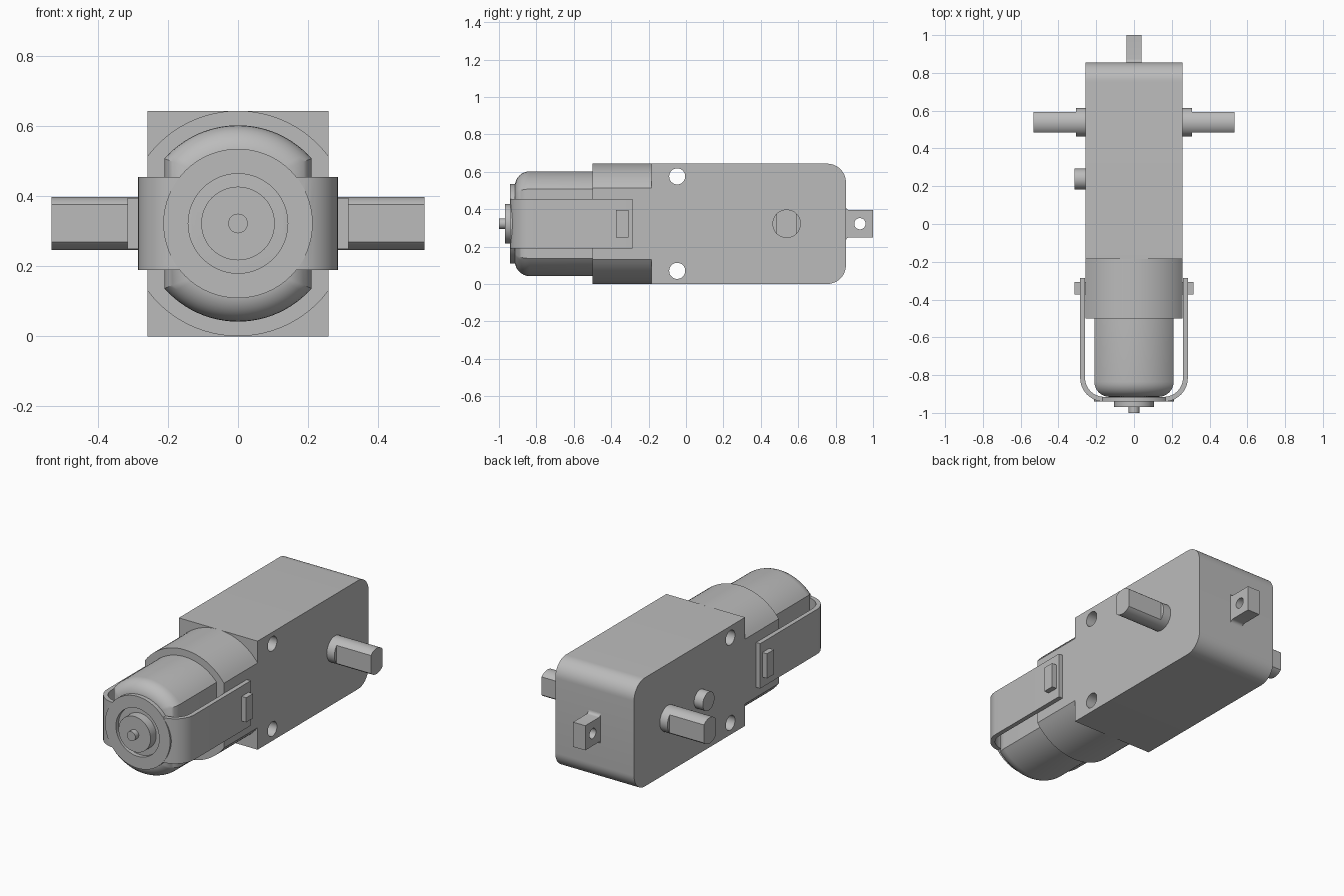
import bpy, bmesh, math
from math import pi, cos, sin, acos, radians

if "Cube" in bpy.data.objects:
    bpy.data.objects.remove(bpy.data.objects["Cube"])

CZ = 0.322          # height of the motor and axle centre line
GREY = bpy.data.materials.new("light grey")
GREY.diffuse_color = (0.5, 0.5, 0.5, 1)
GREY.use_nodes = True
GREY.node_tree.nodes["Principled BSDF"].inputs["Base Color"].default_value = GREY.diffuse_color


def arc(cx, cy, r, a0, a1, n=12):
    return [(cx + r * cos(a0 + (a1 - a0) * i / n), cy + r * sin(a0 + (a1 - a0) * i / n))
            for i in range(n + 1)]


def circle(cx, cy, r, n=48):
    return arc(cx, cy, r, 0, 2 * pi, n)[:-1]


def clipped(cx, cy, r, w):
    """Circle with two flats at cx - w and cx + w."""
    a = acos(w / r)
    return arc(cx, cy, r, a, pi - a, 24) + arc(cx, cy, r, pi + a, 2 * pi - a, 24)


def loft(name, axis, sections):
    """Skin closed outlines [(position along axis, points)] and cap both ends."""
    place = {'x': lambda t, p: (t, p[0], p[1]),
             'y': lambda t, p: (p[0], t, p[1]),
             'z': lambda t, p: (p[0], p[1], t)}[axis]
    bm = bmesh.new()
    rings = [[bm.verts.new(place(t, p)) for p in pts] for t, pts in sections]
    for a, b in zip(rings, rings[1:]):
        for i in range(len(a)):
            j = (i + 1) % len(a)
            bm.faces.new((a[i], a[j], b[j], b[i]))
    bm.faces.new(rings[0])
    bm.faces.new(rings[-1])
    bmesh.ops.recalc_face_normals(bm, faces=bm.faces)
    me = bpy.data.meshes.new(name)
    bm.to_mesh(me)
    bm.free()
    me.materials.append(GREY)
    ob = bpy.data.objects.new(name, me)
    bpy.context.collection.objects.link(ob)
    return ob


def prism(name, axis, lo, hi, pts):
    return loft(name, axis, [(lo, pts), (hi, pts)])


def rect(a0, a1, b0, b1):
    return [(a0, b0), (a1, b0), (a1, b1), (a0, b1)]


def boolean(ob, other, op='DIFFERENCE'):
    m = ob.modifiers.new("bool", 'BOOLEAN')
    m.operation, m.object, m.solver = op, other, 'EXACT'
    bpy.context.view_layer.objects.active = ob
    bpy.ops.object.modifier_apply(modifier=m.name)
    bpy.data.objects.remove(other)


# Gearbox with rounded back edges and two through holes
H = 0.643
box = prism("gearbox", 'x', -0.258, 0.258,
            [(-0.185, 0), *arc(0.755, 0.1, 0.1, -pi / 2, 0),
             *arc(0.755, H - 0.1, 0.1, 0, pi / 2), (-0.185, H)])
for z in (0.07, 0.575):
    boolean(box, prism("hole_cutter", 'x', -0.5, 0.5, circle(-0.047, z, 0.043, 32)))

# Motor holder: cylinder with flat sides
prism("motor_holder", 'y', -0.5, -0.18, clipped(0, CZ, H / 2, 0.258))

# Motor can with rounded front rim
R = 0.08
steps = [(R * (1 - sin(a)), R * (1 - cos(a))) for a in [i * pi / 16 for i in range(9)]]
loft("motor_can", 'y', [(-0.49, clipped(0, CZ, 0.28, 0.21))] +
     [(-0.915 + f, clipped(0, CZ, 0.28 - d, 0.21 - d)) for f, d in steps])

# Motor end boss and shaft tip
prism("motor_boss", 'y', -0.968, -0.91, circle(0, CZ, 0.105))
prism("motor_shaft", 'y', -1.0, -0.96, circle(0, CZ, 0.028, 24))

# U-shaped strap with a round front plate and a hole for the boss
XO, XI, YO, YI, YE = 0.285, 0.259, -0.94, -0.915, -0.287
strap = prism("strap", 'z', CZ - 0.133, CZ + 0.133,
              [(-XO, YE), *arc(-XO + 0.125, YO + 0.125, 0.125, pi, 1.5 * pi),
               *arc(XO - 0.125, YO + 0.125, 0.125, 1.5 * pi, 2 * pi), (XO, YE),
               (XI, YE), *arc(XI - 0.1, YI + 0.1, 0.1, 0, -pi / 2),
               *arc(-XI + 0.1, YI + 0.1, 0.1, -pi / 2, -pi), (-XI, YE)])
boolean(strap, prism("plate", 'y', YO, YI, circle(0, CZ, 0.213, 64)), 'UNION')
boolean(strap, prism("hole_cutter", 'y', -1.1, -0.8, circle(0, CZ, 0.142)))

# Parts on both sides: strap catches, axle collars and flatted axles
for s, side in ((-1, "left"), (1, "right")):
    prism("catch_" + side, 'x', s * 0.25, s * 0.315, rect(-0.373, -0.308, CZ - 0.073, CZ + 0.073))
    prism("axle_collar_" + side, 'x', s * 0.25, s * 0.308, circle(0.538, CZ, 0.076))
    prism("axle_" + side, 'x', s * 0.3, s * 0.532, clipped(0.538, CZ, 0.076, 0.054))

# Locating peg on the left side
prism("locating_peg", 'x', -0.315, -0.25, circle(0.238, CZ, 0.055, 32))

# Rear mounting tab with small base fillets and a hole
f = 0.018
tab = prism("rear_tab", 'x', -0.04, 0.04,
            [(0.85, CZ - 0.073 - f), *arc(0.855 + f, CZ - 0.073 - f, f, pi, pi / 2, 6),
             (1.0, CZ - 0.073), (1.0, CZ + 0.073),
             *arc(0.855 + f, CZ + 0.073 + f, f, -pi / 2, -pi, 6), (0.85, CZ + 0.073 + f)])
boolean(tab, prism("hole_cutter", 'x', -0.1, 0.1, circle(0.93, CZ, 0.03, 32)))

# Smooth the curved faces, keep edges sharp
for ob in bpy.context.collection.objects:
    ob.select_set(True)
bpy.context.view_layer.objects.active = box
bpy.ops.object.shade_smooth_by_angle(angle=radians(30))
